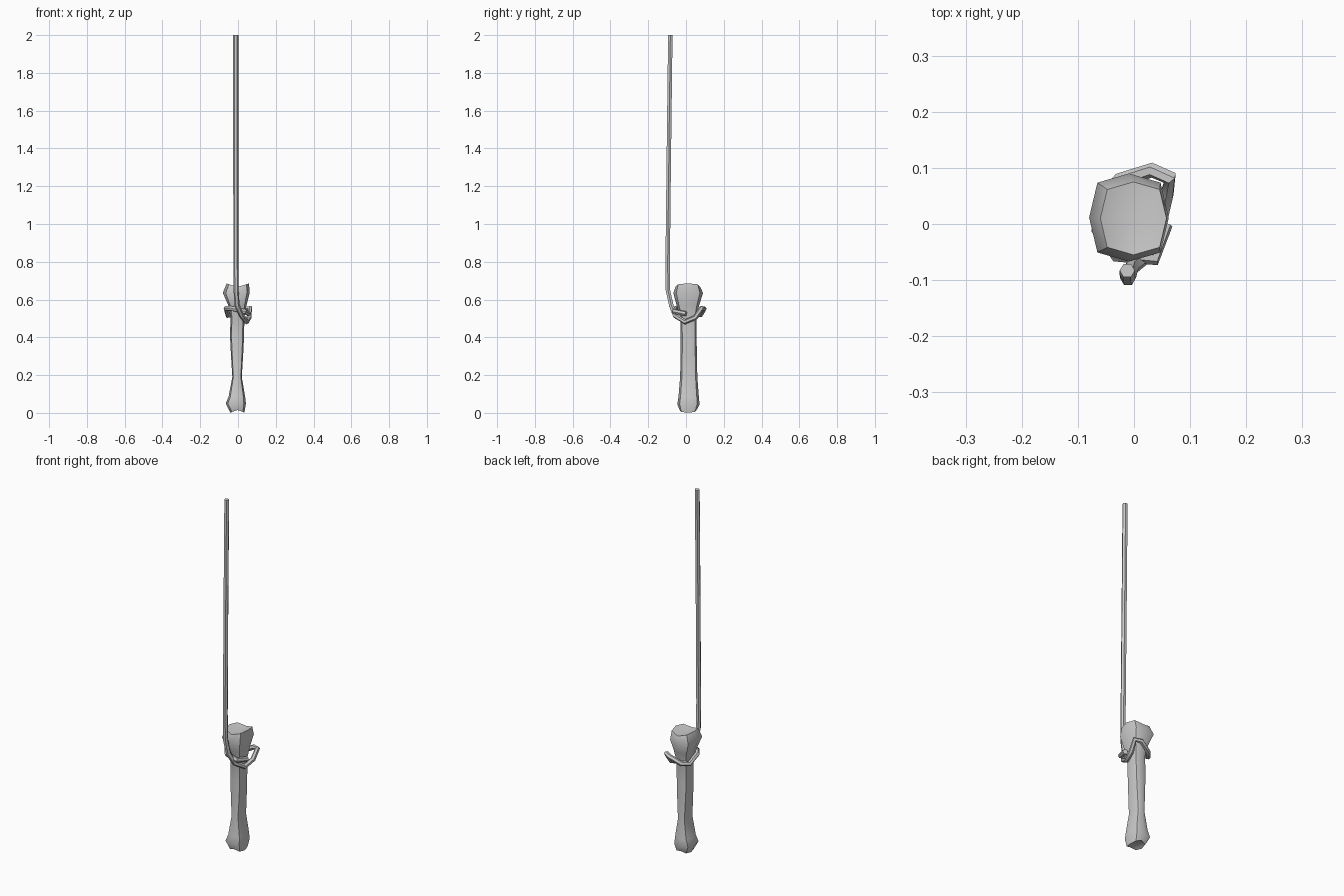
import bpy, bmesh, math
from mathutils import Vector

if "Cube" in bpy.data.objects:
    bpy.data.objects.remove(bpy.data.objects["Cube"])


def smooth(ob, angle):
    bpy.ops.object.select_all(action='DESELECT')
    ob.select_set(True)
    bpy.context.view_layer.objects.active = ob
    bpy.ops.object.shade_smooth_by_angle(angle=math.radians(angle))


def finish(bm, name, angle):
    bmesh.ops.recalc_face_normals(bm, faces=bm.faces)
    me = bpy.data.meshes.new(name)
    bm.to_mesh(me)
    bm.free()
    ob = bpy.data.objects.new(name, me)
    bpy.context.collection.objects.link(ob)
    smooth(ob, angle)
    return ob


def bridge(bm, rings):
    for a, b in zip(rings, rings[1:]):
        n = len(a)
        for i in range(n):
            bm.faces.new((a[i], a[(i + 1) % n], b[(i + 1) % n], b[i]))


# Bone: lofted rings (z, xmin, xmax, ymin, ymax, lobe height at the sides)
SECTIONS = [
    (0.015, -0.040, 0.034, -0.034, 0.056, -0.014),
    (0.045, -0.065, 0.042, -0.046, 0.072, 0.005),
    (0.085, -0.050, 0.038, -0.040, 0.068, 0),
    (0.19, -0.030, 0.020, -0.031, 0.060, 0),
    (0.30, -0.037, 0.027, -0.029, 0.058, 0),
    (0.40, -0.042, 0.032, -0.028, 0.056, 0),
    (0.51, -0.040, 0.034, -0.031, 0.056, 0),
    (0.57, -0.052, 0.045, -0.050, 0.070, 0),
    (0.635, -0.080, 0.062, -0.067, 0.090, 0),
    (0.668, -0.060, 0.058, -0.055, 0.075, 0.018),
]
SIDES = 8
bm = bmesh.new()
rings = []
for z, x0, x1, y0, y1, lobe in SECTIONS:
    ring = []
    for i in range(SIDES):
        a = 2 * math.pi * i / SIDES
        c, s = math.cos(a), math.sin(a)
        # squarish cross-section
        k = 1.12 if i % 2 else 1.0
        ring.append(bm.verts.new(((x0 + x1) / 2 + k * c * (x1 - x0) / 2,
                                  (y0 + y1) / 2 + k * s * (y1 - y0) / 2,
                                  z + lobe * abs(c))))
    rings.append(ring)
bridge(bm, rings)
# dented end caps between the knuckles
for ring, z in ((rings[0], 0.024), (rings[-1], 0.662)):
    mid = sum((v.co for v in ring), Vector()) / SIDES
    centre = bm.verts.new((mid.x, mid.y, z))
    for i in range(SIDES):
        bm.faces.new((ring[i], ring[(i + 1) % SIDES], centre))
finish(bm, "bone", 50)

# Rope: one strand hanging down, looped around the bone neck, ending in a tail
PATH = [
    (-0.012, -0.083, 2.0), (-0.012, -0.091, 1.35), (-0.011, -0.097, 0.80),
    (-0.010, -0.096, 0.65), (-0.005, -0.078, 0.57), (0.020, -0.058, 0.515),
    (0.045, -0.005, 0.482), (0.058, 0.050, 0.505), (0.064, 0.082, 0.555),
    (0.032, 0.096, 0.550), (-0.025, 0.078, 0.520), (-0.053, 0.045, 0.515),
    (-0.063, -0.010, 0.553), (-0.030, -0.055, 0.552), (0.035, -0.062, 0.537),
    (0.056, 0.0, 0.525),
]
RADIUS = 0.0135
cu = bpy.data.curves.new("rope", 'CURVE')
cu.dimensions = '3D'
cu.bevel_depth = RADIUS
cu.bevel_resolution = 1
cu.use_fill_caps = True
sp = cu.splines.new('POLY')
sp.points.add(len(PATH) - 1)
for p, co in zip(sp.points, PATH):
    p.co = (*co, 1)
rope = bpy.data.objects.new("rope", cu)
bpy.context.collection.objects.link(rope)
bpy.ops.object.select_all(action='DESELECT')
rope.select_set(True)
bpy.context.view_layer.objects.active = rope
bpy.ops.object.convert(target='MESH')
smooth(bpy.context.view_layer.objects.active, 50)
